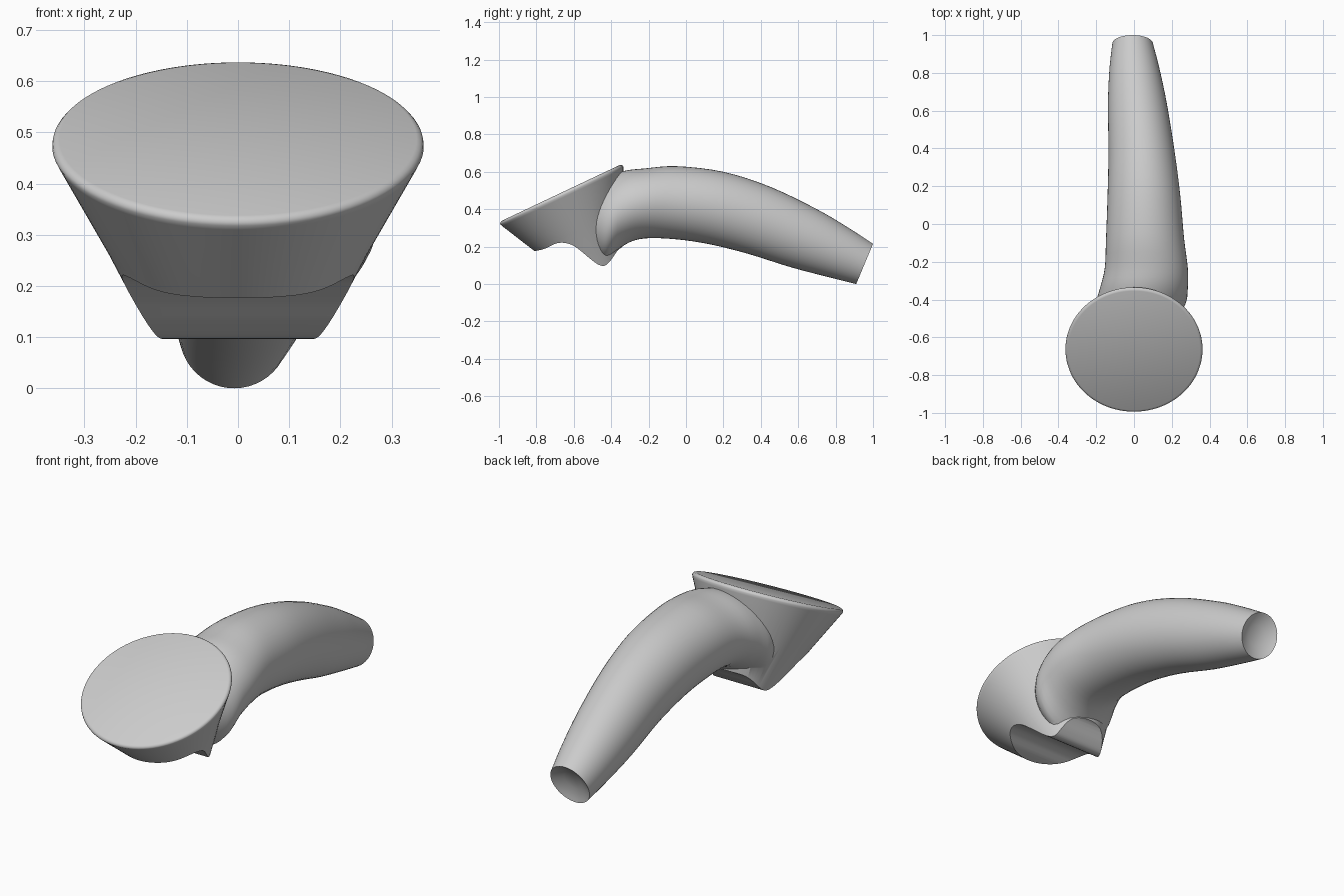
import bpy, bmesh, math
from mathutils import Matrix, Vector

cube = bpy.data.objects.get("Cube")
if cube:
    bpy.data.objects.remove(cube, do_unlink=True)

grey = bpy.data.materials.new("plain grey")
grey.use_nodes = True
grey.diffuse_color = (0.6, 0.6, 0.6, 1)
grey.node_tree.nodes["Principled BSDF"].inputs["Base Color"].default_value = (0.6, 0.6, 0.6, 1)


def loft(name, rings):
    """Closed skin over a list of equal-length point rings, capped at both ends."""
    bm = bmesh.new()
    rows = [[bm.verts.new(p) for p in ring] for ring in rings]
    count = len(rows[0])
    for a, b in zip(rows, rows[1:]):
        for i in range(count):
            j = (i + 1) % count
            bm.faces.new((a[i], a[j], b[j], b[i]))
    bm.faces.new(rows[0])
    bm.faces.new(rows[-1])
    bmesh.ops.recalc_face_normals(bm, faces=bm.faces)
    mesh = bpy.data.meshes.new(name)
    bm.to_mesh(mesh)
    bm.free()
    mesh.materials.append(grey)
    obj = bpy.data.objects.new(name, mesh)
    bpy.context.collection.objects.link(obj)
    return obj


def smooth_points(keys, steps):
    """Catmull-Rom interpolation through tuples of any length."""
    keys = [Vector(k) for k in keys]
    result = []
    for i in range(len(keys) - 1):
        p1, p2 = keys[i], keys[i + 1]
        p0 = keys[i - 1] if i else p1 * 2 - p2
        p3 = keys[i + 2] if i + 2 < len(keys) else p2 * 2 - p1
        for s in range(steps):
            t = s / steps
            result.append(0.5 * (2 * p1 + (p2 - p0) * t
                                 + (2 * p0 - 5 * p1 + 4 * p2 - p3) * t ** 2
                                 + (3 * p1 - p0 - 3 * p2 + p3) * t ** 3))
    return result + [keys[-1]]


def angles(count):
    return [math.tau * i / count for i in range(count)]


# Head: a tilted cone with a softly rounded rim; (radius, depth below the disc)
tilt = Matrix.Translation((0, -0.67, 0.487)) @ Matrix.Rotation(math.radians(25.3), 4, 'X')
cone = [(0.349, 0), (0.357, 0.003), (0.362, 0.009), (0.363, 0.016),
        (0.358, 0.027), (0.26, 0.22), (0.13, 0.5)]
head = loft("head", [[tilt @ Vector((r * math.cos(a), r * math.sin(a), -d))
                      for a in angles(96)] for r, d in cone])

# Handle: top y, top z, bottom y, bottom z, right x, left x of each section
sections = [
    (-0.54, 0.50, -0.50, 0.16, -0.15, 0.20),
    (-0.43, 0.565, -0.43, 0.12, -0.20, 0.27),
    (-0.33, 0.605, -0.35, 0.195, -0.18, 0.285),
    (-0.22, 0.618, -0.25, 0.24, -0.155, 0.285),
    (-0.05, 0.63, -0.10, 0.243, -0.148, 0.265),
    (0.20, 0.60, 0.10, 0.218, -0.14, 0.245),
    (0.45, 0.52, 0.32, 0.165, -0.135, 0.215),
    (0.70, 0.40, 0.56, 0.09, -0.138, 0.175),
    (0.87, 0.30, 0.77, 0.035, -0.13, 0.135),
    (1.0, 0.215, 0.91, 0.0, -0.115, 0.10),
]


def section(key, scale=1, push=0):
    yt, zt, yb, zb, xr, xl = key
    mid = Vector(((xr + xl) / 2, (yt + yb) / 2 - push, (zt + zb) / 2 + push / 2))
    side = Vector(((xl - xr) / 2, 0, 0)) * scale
    up = Vector((0, (yt - yb) / 2, (zt - zb) / 2)) * scale
    return [mid + side * math.cos(a) + up * math.sin(a) for a in angles(48)]


rings = [section(k) for k in smooth_points(sections, 4)]
# Shallow dish in the handle end
rings += [section(sections[-1], 0.88, 0.006), section(sections[-1], 0.45, 0.025)]
handle = loft("handle", rings)

# Cutter for the hollow underside of the head
under = [(-0.83, 0.172), (-0.76, 0.187), (-0.70, 0.215), (-0.65, 0.22), (-0.59, 0.198),
         (-0.50, 0.125), (-0.46, 0.1), (-0.43, 0.1), (-0.40, 0.13), (-0.36, 0.185), (-0.32, 0.205)]
outline = [Vector((-1.2, 0.12))] + smooth_points(under, 4)
outline += [Vector((-0.32, -0.6)), Vector((-1.2, -0.6))]
cutter = loft("underside_cutter", [[(x, p.x, p.y) for p in outline] for x in (-0.7, 0.7)])
cutter.hide_render = True

# Join the parts, then hollow the underside
bpy.ops.object.select_all(action='DESELECT')
bpy.context.view_layer.objects.active = head
head.select_set(True)
for tool, operation in ((handle, 'UNION'), (cutter, 'DIFFERENCE')):
    mod = head.modifiers.new(operation.lower(), 'BOOLEAN')
    mod.operation = operation
    mod.solver = 'EXACT'
    mod.object = tool
    bpy.ops.object.modifier_apply(modifier=mod.name)
    bpy.data.objects.remove(tool, do_unlink=True)
head.name = "head_and_handle"
bpy.ops.object.shade_smooth_by_angle(angle=math.radians(35))
